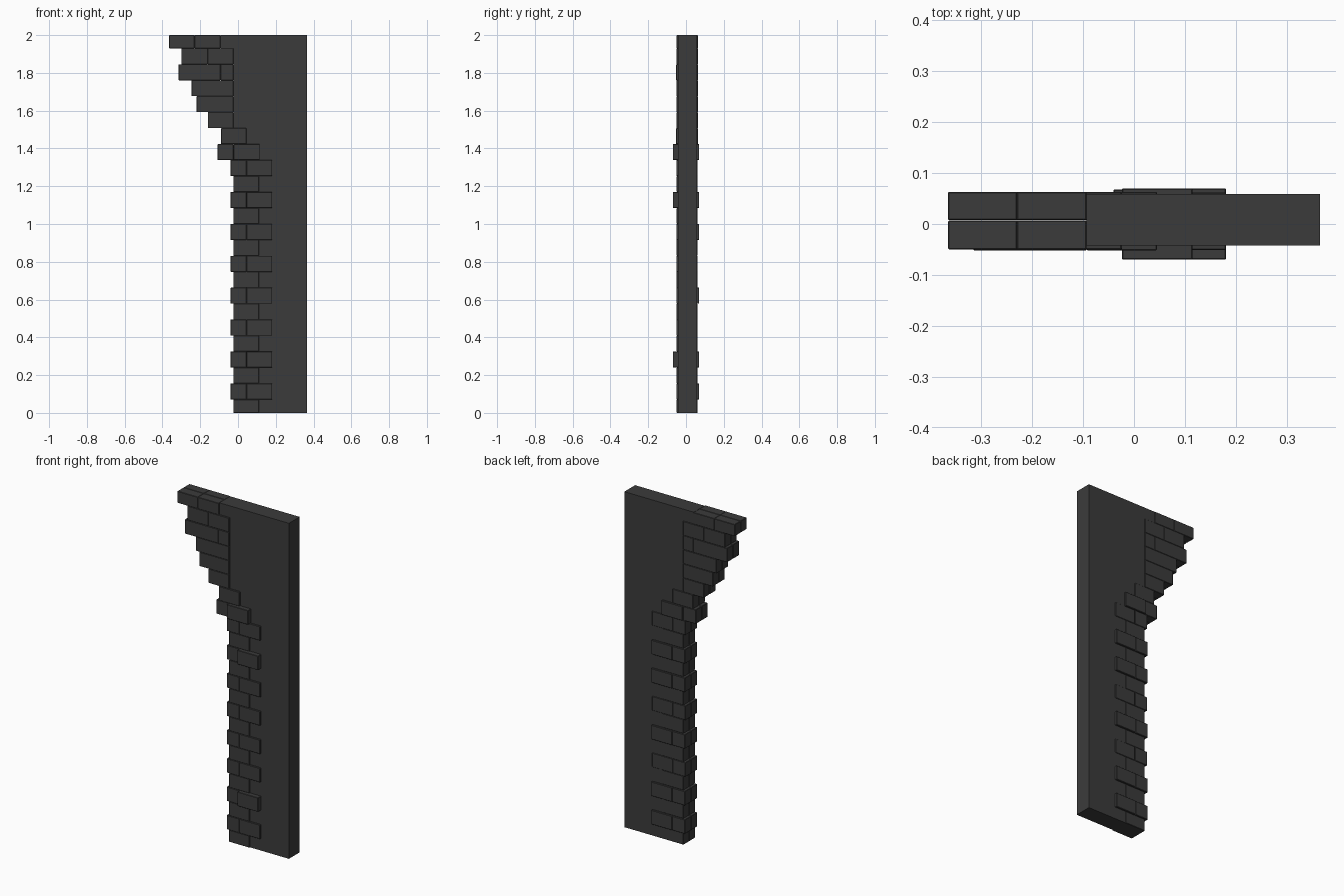
import bpy

cube = bpy.data.objects.get("Cube")
if cube:
    bpy.data.objects.remove(cube, do_unlink=True)

stone = bpy.data.materials.new("dark_grey_stone")
stone.use_nodes = True
STONE_COLOUR = (0.044, 0.044, 0.044, 1)
stone.diffuse_color = STONE_COLOUR
stone.node_tree.nodes["Principled BSDF"].inputs["Base Color"].default_value = STONE_COLOUR

FRONT, BACK, MID = -0.042, 0.059, 0.007   # wall faces and the joint between brick halves
EDGE = -0.024                             # free edge of the wall
COURSE = 0.0845                           # height of one brick course


def block(name, x0, x1, y0, y1, z0, z1, bevel=0.0):
    bpy.ops.mesh.primitive_cube_add(size=1, location=((x0 + x1) / 2, (y0 + y1) / 2, (z0 + z1) / 2))
    ob = bpy.context.object
    ob.name = name
    ob.scale = (x1 - x0, y1 - y0, z1 - z0)
    bpy.ops.object.transform_apply(location=False, rotation=False, scale=True)
    ob.data.materials.append(stone)
    if bevel:
        mod = ob.modifiers.new("worn_edges", 'BEVEL')
        mod.width = bevel
        mod.segments = 1


def brick_pair(name, x0, x1, z0, z1, front=0.008, back=0.004):
    """One brick on each face of the wall, proud of it by front and back."""
    block(name + "_front", x0, x1, FRONT - front, MID - 0.0005, z0, z1, 0.002)
    block(name + "_back", x0, x1, MID + 0.0005, BACK + back, z0, z1, 0.002)


# Wall slab with the short ledge under its top edge
block("wall_slab", EDGE, 0.365, FRONT, BACK, 0, 2)
block("wall_top_ledge", -0.093, EDGE, FRONT, BACK, 1.93, 2)

# Stepped corbel, from the top course down: joints along x for each course
corbel = [
    (-0.365, -0.23, -0.093),
    (-0.30, -0.16, EDGE),
    (-0.315, -0.093, EDGE),
    (-0.245, EDGE),
    (-0.22, EDGE),
    (-0.16, EDGE),
    (-0.09, 0.045),
    (-0.108, EDGE),
]
top = 2.0
for i, joints in enumerate(corbel):
    bottom = 1.93 - i * COURSE
    for j in range(len(joints) - 1):
        proud = 0.010 if i in (2, 6) else 0.008
        brick_pair(f"corbel_brick_{i}_{j}", joints[j], joints[j + 1], bottom, top, proud)
    top = bottom

# Bold brick at the foot of the corbel
brick_pair("corbel_foot_brick", EDGE, 0.115, top, top + COURSE, 0.028, 0.011)

# Toothed quoins: wide courses alternate with short ones
bold_front = (1, 6)
bold_back = (1, 2, 4, 6, 7)
for i in range(8):
    z1 = top - i * 2 * COURSE
    z0 = z1 - COURSE
    front = 0.028 if i in bold_front else 0.009
    back = 0.011 if i in bold_back else 0.003
    brick_pair(f"quoin_end_{i}", -0.04, 0.045, z0, z1, 0.008, min(back, 0.009))
    brick_pair(f"quoin_face_{i}", 0.045, 0.181, z0, z1, front, back)
    brick_pair(f"quoin_short_{i}", EDGE - 0.001, 0.11, max(0, z0 - COURSE), z0, 0.007, 0.002)
